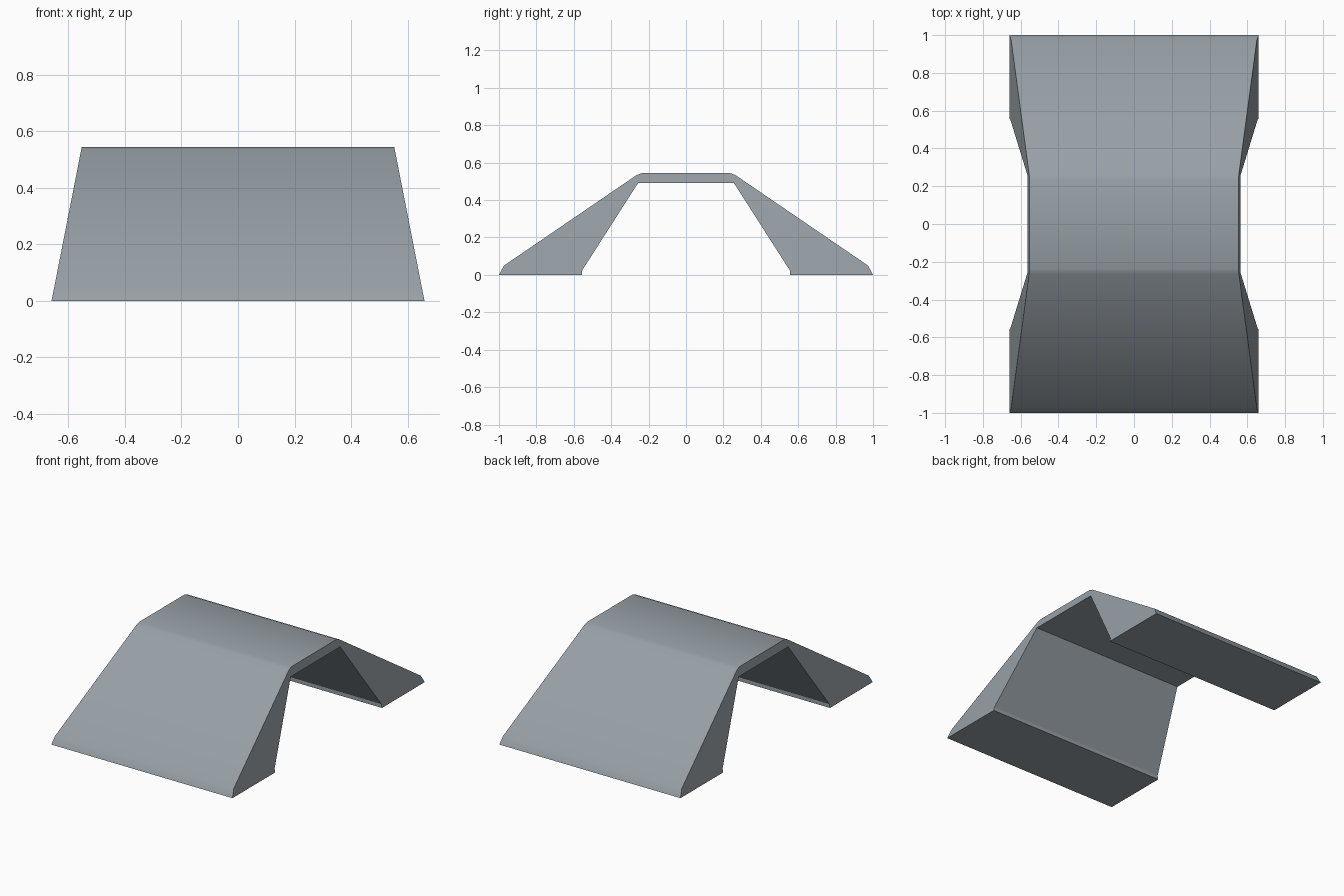
import bpy, bmesh, math

if "Cube" in bpy.data.objects:
    bpy.data.objects.remove(bpy.data.objects["Cube"])

# Grey material
grey = bpy.data.materials.new("slate grey")
grey.diffuse_color = (0.31, 0.35, 0.38, 1)
grey.use_nodes = True
grey.node_tree.nodes["Principled BSDF"].inputs["Base Color"].default_value = grey.diffuse_color

# Half of the side outline (y, z), from the crest down the outside, then up the inside
outer = [(0.235, 0.545), (0.265, 0.533), (0.973, 0.05), (1.0, 0.0)]
inner = [(0.555, 0.0), (0.555, 0.024), (0.257, 0.49)]
half = outer + inner
profile = half + [(-y, z) for y, z in reversed(half)]


def half_width(z):
    # The ends lean inwards towards the top
    return 0.66 - 0.107 * z / 0.545


# Bridge-shaped ramp: outline swept between the two leaning ends
bm = bmesh.new()
left = [bm.verts.new((-half_width(z), y, z)) for y, z in profile]
right = [bm.verts.new((half_width(z), y, z)) for y, z in profile]
n = len(profile)
for i in range(n):
    j = (i + 1) % n
    bm.faces.new((left[i], left[j], right[j], right[i]))

# End faces, as strips between the outside and inside of the outline
for row in (left, right):
    for k in (0, 7):
        crest, shoulder, toe_top, toe, heel, heel_top, under = (
            row[k:k + 7] if k == 0 else row[k:k + 7][::-1])
        bm.faces.new((toe, heel, heel_top, toe_top))
        bm.faces.new((toe_top, heel_top, under, shoulder))
        bm.faces.new((shoulder, under, crest))
    bm.faces.new((row[0], row[6], row[7], row[13]))
bmesh.ops.recalc_face_normals(bm, faces=bm.faces)

mesh = bpy.data.meshes.new("ramp_bridge")
bm.to_mesh(mesh)
bm.free()
mesh.materials.append(grey)
ramp = bpy.data.objects.new("ramp_bridge", mesh)
bpy.context.collection.objects.link(ramp)

# Soft crest and toe, crisp ends and underside
bpy.context.view_layer.objects.active = ramp
ramp.select_set(True)
bpy.ops.object.shade_smooth_by_angle(angle=math.radians(30))
